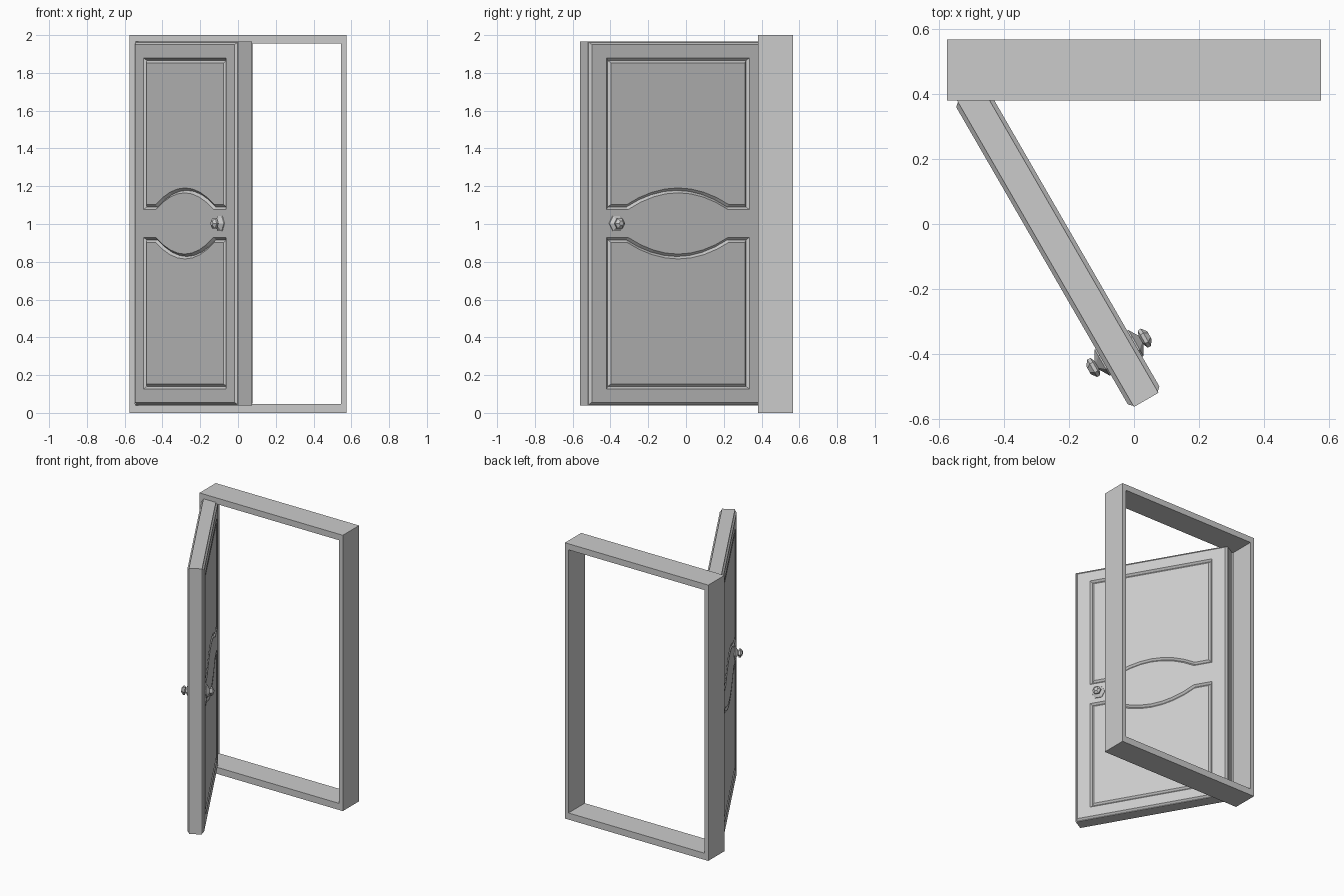
import bpy
import bmesh
import math

if "Cube" in bpy.data.objects:
    bpy.data.objects.remove(bpy.data.objects["Cube"], do_unlink=True)

# One plain grey for every part
grey = bpy.data.materials.new("plain_grey")
grey.use_nodes = True
GREY = (0.6, 0.6, 0.6, 1)
grey.diffuse_color = GREY
grey.node_tree.nodes["Principled BSDF"].inputs["Base Color"].default_value = GREY

MID_Z = 1.003           # height of the door centre
HALF_W, HALF_H = 0.543, 0.963
HALF_T, RAISE = 0.0433, 0.0125


def finish(bm, name):
    bmesh.ops.recalc_face_normals(bm, faces=bm.faces)
    mesh = bpy.data.meshes.new(name)
    bm.to_mesh(mesh)
    bm.free()
    mesh.materials.append(grey)
    obj = bpy.data.objects.new(name, mesh)
    bpy.context.collection.objects.link(obj)
    return obj


def hang(obj):
    """Swing a half part open and mirror it through the door's thickness."""
    obj.location = (-0.234, -0.07, MID_Z)
    obj.rotation_euler.z = math.radians(-60)
    mirror = obj.modifiers.new("other_side", 'MIRROR')
    mirror.use_axis = (False, True, False)
    mirror.merge_threshold = 0.0005


def rect(bm, w, h, y):
    return [bm.verts.new((x, y, z)) for x, z in ((-w, -h), (w, -h), (w, h), (-w, h))]


def bridge(bm, a, b):
    for i in range(len(a)):
        j = (i + 1) % len(a)
        bm.faces.new((a[i], a[j], b[j], b[i]))


# Door frame
bm = bmesh.new()
rings = []
for y in (0.38, 0.566):
    outer = [bm.verts.new((x, y, z)) for x, z in
             ((-0.575, 0), (0.575, 0), (0.575, 2), (-0.575, 2))]
    inner = [bm.verts.new((x, y, z)) for x, z in
             ((-0.546, 0.048), (0.546, 0.048), (0.546, 1.956), (-0.546, 1.956))]
    bridge(bm, outer, inner)
    rings.append((outer, inner))
bridge(bm, rings[0][0], rings[1][0])
bridge(bm, rings[0][1], rings[1][1])
finish(bm, "door_frame")

# Door leaf: slab edge, chamfered raised face
bm = bmesh.new()
loops = [rect(bm, HALF_W - inset, HALF_H - inset, y) for inset, y in
         ((0, 0), (0, HALF_T), (0.004, HALF_T), (0.016, HALF_T + RAISE))]
for a, b in zip(loops, loops[1:]):
    bridge(bm, a, b)


def panel_outline(sign):
    """Panel with an arched edge toward the middle of the door."""
    side, top, low, arch_w, arch_h = 0.436, 0.876, 0.074, 0.305, 0.088
    pts = [(side, low), (side, top), (-side, top), (-side, low)]
    steps = 8
    for i in range(steps + 1):
        t = 2 * i / steps - 1
        pts.append((t * arch_w, low + arch_h * (1 - t * t)))
    return [bm.verts.new((x, HALF_T + RAISE, sign * z)) for x, z in pts]


def ring_edges(verts):
    pairs = zip(verts, verts[1:] + verts[:1])
    return [bm.edges.get(p) or bm.edges.new(p) for p in pairs]


panels = [panel_outline(s) for s in (1, -1)]
edges = ring_edges(loops[-1])
for p in panels:
    edges += ring_edges(p)
bmesh.ops.triangle_fill(bm, use_beauty=True, edges=edges, normal=(0, 1, 0))

# Grooved moulding round each panel
for p in panels:
    face = bm.faces.new(p)
    face.normal_update()
    if face.normal.y < 0:
        face.normal_flip()
    for depth in (-0.013, 0.011):
        bmesh.ops.inset_individual(bm, faces=[face], thickness=0.013,
                                   depth=depth, use_even_offset=True)
hang(finish(bm, "door_leaf"))

# Door knobs with tapered rosettes
bm = bmesh.new()
SIDES = 6
rings = []
for r, y in ((0.048, 0.05), (0.046, 0.06), (0.024, 0.073), (0.016, 0.078),
             (0.03, 0.084), (0.031, 0.095), (0.014, 0.108)):
    rings.append([bm.verts.new((0.376 + r * math.cos(math.tau * i / SIDES), y,
                                r * math.sin(math.tau * i / SIDES)))
                  for i in range(SIDES)])
for a, b in zip(rings, rings[1:]):
    bridge(bm, a, b)
bm.faces.new(rings[0])
bm.faces.new(rings[-1])
hang(finish(bm, "door_knobs"))
